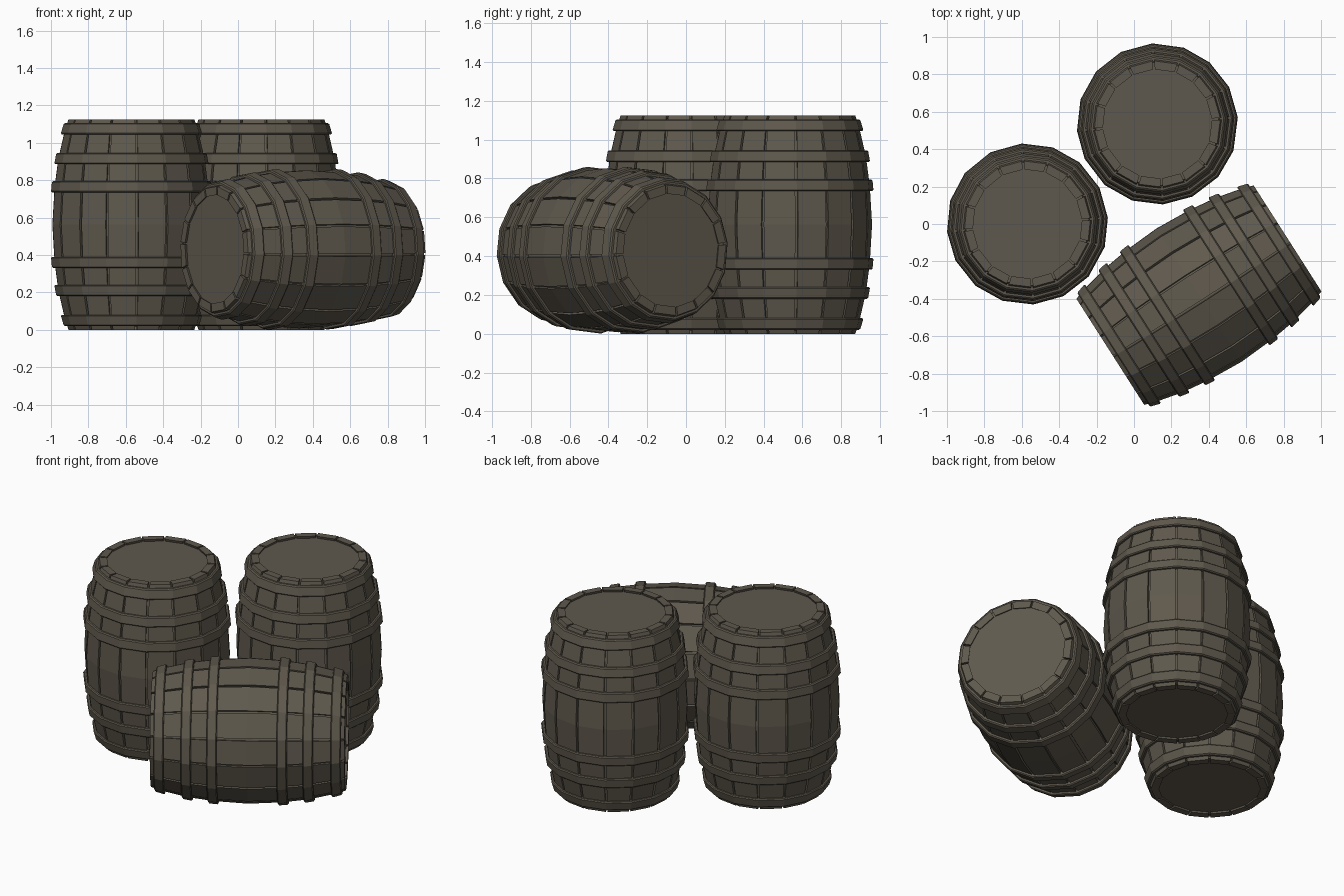
import bpy, bmesh, math, random
from mathutils import Matrix, Vector

if "Cube" in bpy.data.objects:
    bpy.data.objects.remove(bpy.data.objects["Cube"])

random.seed(4)
N, H = 16, 1.125
wood = bpy.data.materials.new("dark_wood")
wood.diffuse_color = (0.114, 0.099, 0.074, 1)
wood.use_nodes = True
wood.node_tree.nodes["Principled BSDF"].inputs["Base Color"].default_value = wood.diffuse_color

# Outer stave radius along the height (symmetric about the middle)
HALF = [(0, .337), (.05, .355), (.21, .392), (.36, .412), (.5625, .424)]
PROFILE = HALF + [(H - z, r) for z, r in HALF[-2::-1]]


def radius(z):
    for (z0, r0), (z1, r1) in zip(PROFILE, PROFILE[1:]):
        if z <= z1:
            return r0 + (r1 - r0) * (z - z0) / (z1 - z0)
    return PROFILE[-1][1]


def polar(r, a, z):
    return Vector((r * math.cos(a), r * math.sin(a), z - H / 2))


def finish(name, bm, place):
    bmesh.ops.recalc_face_normals(bm, faces=bm.faces)
    me = bpy.data.meshes.new(name)
    bm.to_mesh(me)
    bm.free()
    me.materials.append(wood)
    ob = bpy.data.objects.new(name, me)
    ob.matrix_world = place
    bpy.context.collection.objects.link(ob)


def skin(bm, rings, close_u=True):
    """Join equal vertex loops with quads."""
    for a, b in zip(rings, rings[1:]):
        for i in range(len(a)):
            j = (i + 1) % len(a)
            bm.faces.new((a[i], a[j], b[j], b[i]))


def barrel(name, place, phase):
    seams = [phase + i * math.tau / N + random.uniform(-.02, .02) for i in range(N)]
    seams.append(seams[0] + math.tau)

    # Core with the two recessed lids, seen through the stave gaps
    bm = bmesh.new()
    d = .015
    levels = [d] + [z for z, r in PROFILE[1:-1]] + [H - d]
    rings = [[bm.verts.new(polar(radius(z) - .013, a, z)) for a in seams[:N]] for z in levels]
    skin(bm, rings)
    bm.faces.new(rings[0])
    bm.faces.new(rings[-1])
    finish(name + "_core_and_lids", bm, place)

    # Staves: bent planks with narrow gaps
    bm = bmesh.new()
    for a0, a1 in zip(seams, seams[1:]):
        g = .016
        rings = []
        for z, r in PROFILE:
            rings.append([bm.verts.new(polar(rr, a, z)) for rr, a in
                          ((r, a0 + g), (r, a1 - g), (r - .045, a1 - g), (r - .045, a0 + g))])
        skin(bm, rings)
        bm.faces.new(rings[0])
        bm.faces.new(rings[-1])
    finish(name + "_staves", bm, place)

    # Six hoops with softened outer edges
    bm = bmesh.new()
    for zc in (.05, .21, .36, H - .36, H - .21, H - .05):
        rings = []
        for dz, t in ((-.03, -.01), (-.03, .012), (-.024, .018),
                      (.024, .018), (.03, .012), (.03, -.01)):
            z = zc + dz
            rings.append([bm.verts.new(polar(radius(z) + t, a, z)) for a in seams[:N]])
        skin(bm, rings + [rings[0]])
    finish(name + "_hoops", bm, place)


barrel("left_barrel", Matrix.Translation((-.57, 0, H / 2)), math.radians(5))
barrel("back_barrel", Matrix.Translation((.125, .535, H / 2)), math.radians(4))
lying = (Matrix.Translation((.347, -.38, .43))
         @ Matrix.Rotation(math.radians(32.6), 4, 'Z')
         @ Matrix.Rotation(math.radians(90), 4, 'Y'))
barrel("lying_barrel", lying, math.radians(5))
